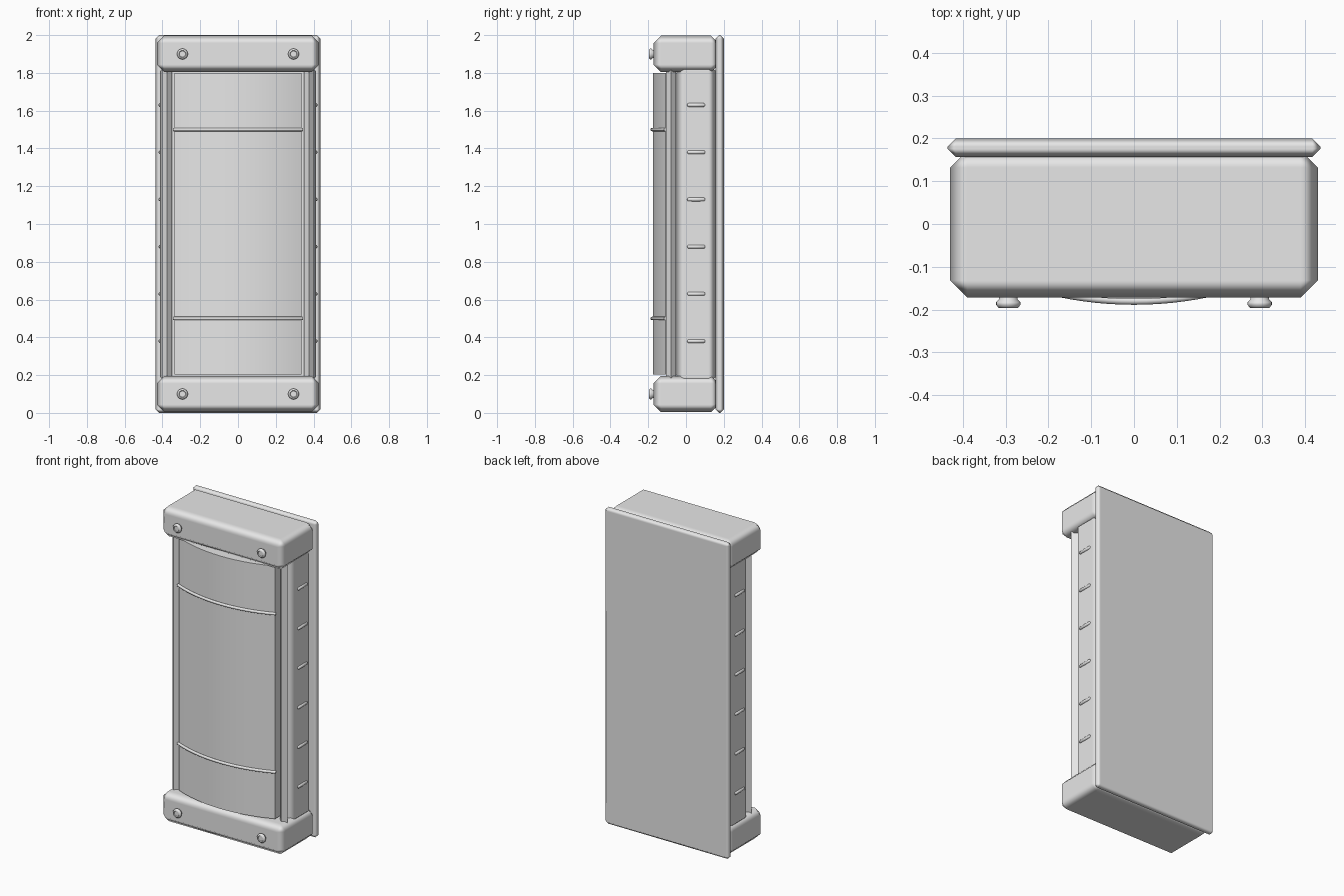
import bpy, bmesh, math
from mathutils import Matrix

if "Cube" in bpy.data.objects:
    bpy.data.objects.remove(bpy.data.objects["Cube"])

grey = bpy.data.materials.new("light_grey")
grey.diffuse_color = (0.8, 0.8, 0.8, 1)
grey.use_nodes = True
grey.node_tree.nodes["Principled BSDF"].inputs["Base Color"].default_value = grey.diffuse_color


def finish(name, bm, smooth_angle=None):
    bmesh.ops.recalc_face_normals(bm, faces=bm.faces[:])
    me = bpy.data.meshes.new(name)
    bm.to_mesh(me)
    bm.free()
    me.materials.append(grey)
    ob = bpy.data.objects.new(name, me)
    bpy.context.collection.objects.link(ob)
    if smooth_angle:
        bpy.ops.object.select_all(action='DESELECT')
        ob.select_set(True)
        bpy.context.view_layer.objects.active = ob
        bpy.ops.object.shade_smooth_by_angle(angle=math.radians(smooth_angle))
    return ob


def chamfer_box(name, lo, hi, width):
    """Box between two corners with softly shaded chamfers."""
    bm = bmesh.new()
    bmesh.ops.create_cube(bm, size=1)
    for v in bm.verts:
        v.co = [a + (b - a) * (c + 0.5) for a, b, c in zip(lo, hi, v.co)]
    for f in bm.faces:
        f.smooth = True
    ob = finish(name, bm)
    mod = ob.modifiers.new("chamfer", 'BEVEL')
    mod.width, mod.segments, mod.harden_normals = width, 1, True
    return ob


def arc_prism(name, radius, half, front, back, z0, z1, steps=24):
    """Bulging front profile with a flat back, extruded upward."""
    a = math.asin(half / radius)
    pts = [(radius * math.sin(t), front + radius * (1 - math.cos(t)))
           for t in (-a + 2 * a * i / steps for i in range(steps + 1))]
    pts += [(half, back), (-half, back)]
    bm = bmesh.new()
    face = bm.faces.new([bm.verts.new((x, y, z0)) for x, y in pts])
    ext = bmesh.ops.extrude_face_region(bm, geom=[face])
    verts = [g for g in ext['geom'] if isinstance(g, bmesh.types.BMVert)]
    bmesh.ops.translate(bm, verts=verts, vec=(0, 0, z1 - z0))
    return finish(name, bm, 30)


def lathe_screw(name, x, z):
    profile = [(0.0, -0.193), (0.016, -0.193), (0.019, -0.197), (0.023, -0.196),
               (0.0285, -0.189), (0.0285, -0.183), (0.022, -0.176), (0.022, -0.165)]
    bm = bmesh.new()
    vs = [bm.verts.new((r, y, 0)) for r, y in profile]
    es = [bm.edges.new(p) for p in zip(vs, vs[1:])]
    bmesh.ops.spin(bm, geom=vs + es, cent=(0, 0, 0), axis=(0, 1, 0),
                   angle=2 * math.pi, steps=24)
    bmesh.ops.remove_doubles(bm, verts=bm.verts[:], dist=1e-5)
    bmesh.ops.translate(bm, verts=bm.verts[:], vec=(x, 0, z))
    return finish(name, bm, 50)


# Wall plate, body and the two end caps
chamfer_box("back_plate", (-0.436, 0.157, 0), (0.436, 0.2, 2), 0.019)
chamfer_box("body", (-0.412, -0.05, 0.15), (0.412, 0.158, 1.85), 0.04)
chamfer_box("bottom_cap", (-0.43, -0.172, 0.004), (0.43, 0.172, 0.196), 0.04)
chamfer_box("top_cap", (-0.43, -0.172, 1.804), (0.43, 0.172, 1.998), 0.04)

# Curved front cover
arc_prism("front_cover", 0.86, 0.335, -0.176, -0.03, 0.203, 1.8)

# Two thin bands following the cover
for label, z in (("lower", 0.5), ("upper", 1.5)):
    cu = bpy.data.curves.new(label + "_band", 'CURVE')
    cu.dimensions = '3D'
    cu.bevel_depth, cu.bevel_resolution, cu.use_fill_caps = 0.009, 2, True
    sp = cu.splines.new('POLY')
    sp.points.add(24)
    half = math.asin(0.342 / 0.86)
    for i, p in enumerate(sp.points):
        t = half * (i / 12 - 1)
        p.co = (0.86 * math.sin(t), -0.18 + 0.86 * (1 - math.cos(t)), z, 1)
    cu.materials.append(grey)
    bpy.context.collection.objects.link(bpy.data.objects.new(label + "_band", cu))

for side, s in (("left", -1), ("right", 1)):
    # Four-sided corner rods between the caps
    bm = bmesh.new()
    bmesh.ops.create_cone(bm, cap_ends=True, segments=4, radius1=0.027, radius2=0.027,
                          depth=1.64, matrix=Matrix.Translation((s * 0.376, -0.08, 1)))
    finish(side + "_rod", bm)

    # Row of small rounded ribs on each side
    for i in range(6):
        bm = bmesh.new()
        bmesh.ops.create_uvsphere(bm, u_segments=12, v_segments=8, radius=0.01)
        for v in bm.verts:
            if abs(v.co.y) > 1e-5:
                v.co.y += math.copysign(0.038, v.co.y)
        bmesh.ops.translate(bm, verts=bm.verts[:], vec=(s * 0.411, 0.054, 0.38 + 0.25 * i))
        finish(f"{side}_rib_{i + 1}", bm, 50)

    # Screws on the caps
    for label, z in (("bottom", 0.1), ("top", 1.9)):
        lathe_screw(f"{label}_{side}_screw", s * 0.294, z)
